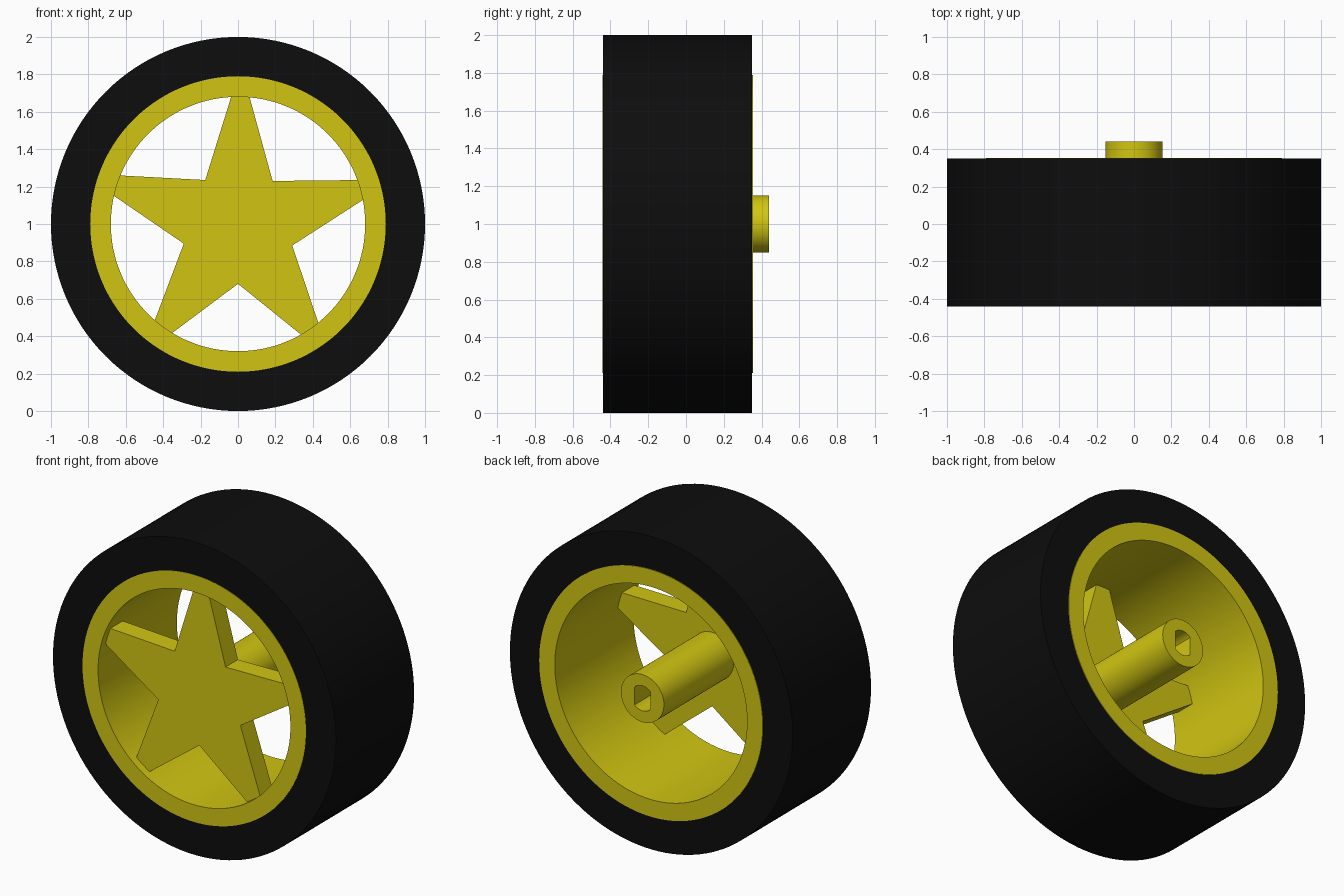
import bpy, bmesh, math

if "Cube" in bpy.data.objects:
    bpy.data.objects.remove(bpy.data.objects["Cube"])

SEG = 128
FRONT, BACK = -0.44, 0.35


def material(name, rgb):
    m = bpy.data.materials.new(name)
    m.diffuse_color = (*rgb, 1)
    m.use_nodes = True
    m.node_tree.nodes["Principled BSDF"].inputs["Base Color"].default_value = m.diffuse_color
    return m


black = material("black_rubber", (0.004, 0.004, 0.004))
yellow = material("yellow_plastic", (0.64, 0.56, 0.006))


def finish(name, bm, mat, smooth=True):
    bmesh.ops.recalc_face_normals(bm, faces=bm.faces)
    me = bpy.data.meshes.new(name)
    bm.to_mesh(me)
    bm.free()
    me.materials.append(mat)
    ob = bpy.data.objects.new(name, me)
    bpy.context.collection.objects.link(ob)
    if smooth:
        bpy.ops.object.select_all(action='DESELECT')
        ob.select_set(True)
        bpy.context.view_layer.objects.active = ob
        bpy.ops.object.shade_smooth_by_angle(angle=math.radians(30))
    return ob


def tube(name, r_out, r_in, y0, y1, mat, flat=None):
    """Tube along y; flat clamps the bore to a half width in x."""
    bm = bmesh.new()
    rings = []
    for r, y, lim in ((r_out, y0, None), (r_out, y1, None),
                      (r_in, y1, flat), (r_in, y0, flat)):
        ring = []
        for i in range(SEG):
            a = 2 * math.pi * i / SEG
            x, z = r * math.cos(a), r * math.sin(a)
            if lim:
                x = max(-lim, min(lim, x))
            ring.append(bm.verts.new((x, y, 1 + z)))
        rings.append(ring)
    for k in range(4):
        a, b = rings[k], rings[(k + 1) % 4]
        for i in range(SEG):
            j = (i + 1) % SEG
            bm.faces.new((a[i], a[j], b[j], b[i]))
    return finish(name, bm, mat)


# Tyre and rim
tube("tyre", 1.0, 0.785, FRONT, BACK, black)
tube("rim", 0.79, 0.68, FRONT - 0.002, BACK + 0.004, yellow)

# Axle hub with a two-flat bore, closed at the front by the star
tube("axle_hub", 0.152, 0.08, -0.28, 0.44, yellow, flat=0.056)

# Star spokes: valley points and the two corners of each blunt tip
valleys = [(-0.175, 1.235), (0.185, 1.23), (0.29, 0.885), (0, 0.68), (-0.29, 0.895)]
tips = [((-0.035, 1.685), (0.06, 1.685)), ((0.645, 1.235), (0.67, 1.13)),
        ((0.43, 0.47), (0.335, 0.41)), ((-0.355, 0.415), (-0.445, 0.485)),
        ((-0.67, 1.155), (-0.64, 1.26))]


def extend(v, t, d=0.035):
    """Run an edge on past the tip so it sinks into the rim."""
    length = math.dist(v, t)
    return tuple(b + (b - a) / length * d for a, b in zip(v, t))


outline = []
for i, (left, right) in enumerate(tips):
    v0, v1 = valleys[i], valleys[(i + 1) % 5]
    outline += [v0, extend(v0, left), extend(v1, right)]
    if i == 4:
        outline[-1] = extend(valleys[0], right)

bm = bmesh.new()
face = bm.faces.new([bm.verts.new((x, -0.39, z)) for x, z in outline])
out = bmesh.ops.extrude_face_region(bm, geom=[face], use_keep_orig=True)
bmesh.ops.translate(bm, vec=(0, 0.125, 0),
                    verts=[g for g in out["geom"] if isinstance(g, bmesh.types.BMVert)])
finish("star_spokes", bm, yellow, smooth=False)
